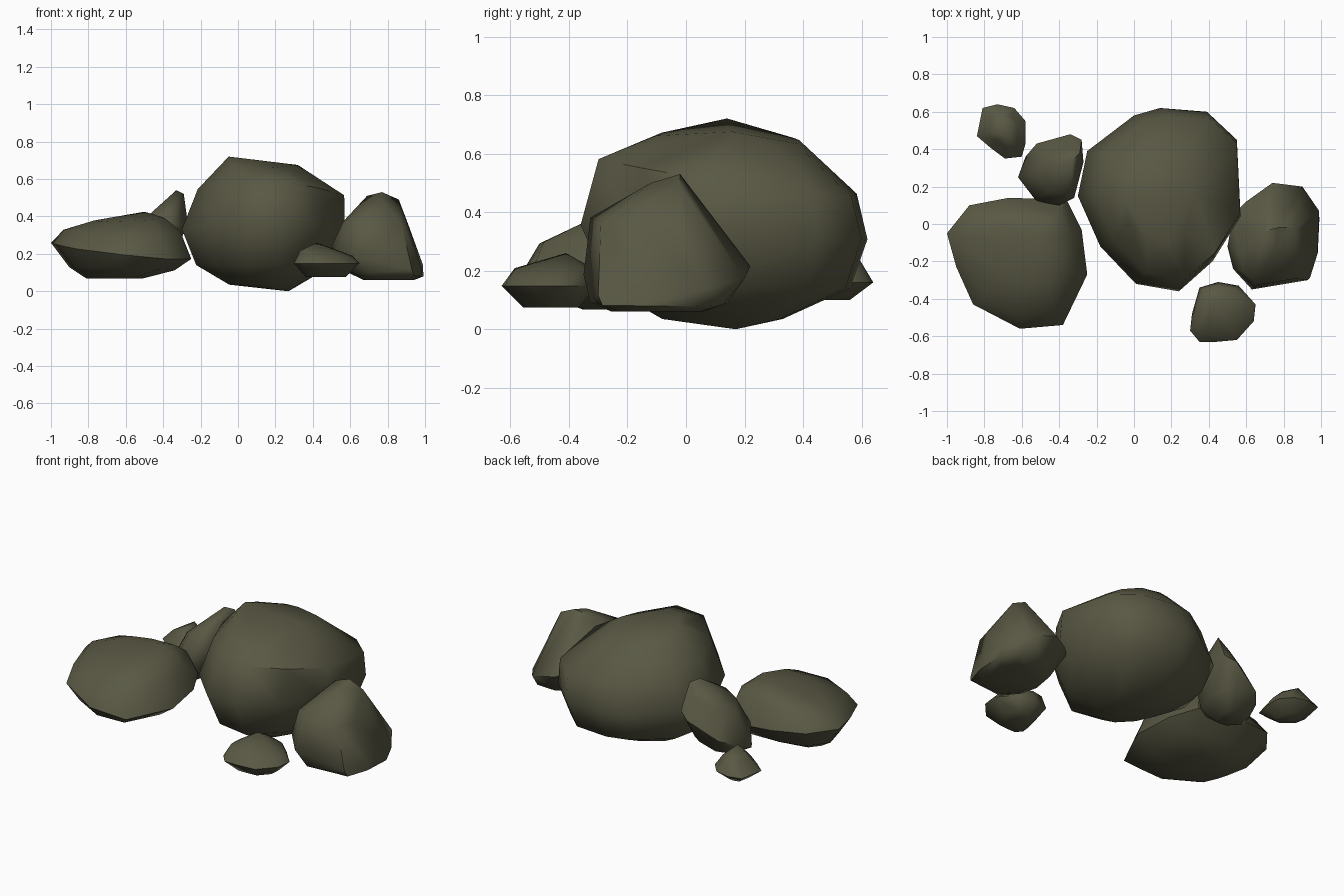
import bpy, bmesh, math
from mathutils import Vector

default_cube = bpy.data.objects.get("Cube")
if default_cube:
    bpy.data.objects.remove(default_cube, do_unlink=True)

# One mossy stone colour for every rock
stone = bpy.data.materials.new("olive_stone")
stone.use_nodes = True
olive = (0.1, 0.098, 0.058, 1)
stone.diffuse_color = olive
shader = next(n for n in stone.node_tree.nodes if n.type == 'BSDF_PRINCIPLED')
shader.inputs["Base Color"].default_value = olive
shader.inputs["Roughness"].default_value = 0.9


def ring(outline, scale, centre, height, tilt_x=0, tilt_y=0):
    """Scaled copy of the plan outline, moved to a centre and tilted."""
    middle = sum((Vector(p) for p in outline), Vector((0, 0))) / len(outline)
    points = []
    for p in outline:
        offset = (Vector(p) - middle) * scale
        place = (Vector(centre) if centre else middle) + offset
        z = height + tilt_x * offset.x + tilt_y * offset.y
        points.append((place.x, place.y, z))
    return points


def rock(name, outline, rings, peaks, smooth_angle=55):
    """Faceted boulder wrapped around tilted rings and a few peak points."""
    bm = bmesh.new()
    for settings in rings:
        for point in ring(outline, *settings):
            bm.verts.new(point)
    for point in peaks:
        bm.verts.new(point)
    hull = bmesh.ops.convex_hull(bm, input=bm.verts[:])
    unused = {v for v in hull["geom_interior"] + hull["geom_unused"]
              if isinstance(v, bmesh.types.BMVert)}
    bmesh.ops.delete(bm, geom=list(unused), context='VERTS')
    bmesh.ops.remove_doubles(bm, verts=bm.verts[:], dist=0.015)
    bmesh.ops.recalc_face_normals(bm, faces=bm.faces[:])
    mesh = bpy.data.meshes.new(name)
    bm.to_mesh(mesh)
    bm.free()
    mesh.materials.append(stone)
    obj = bpy.data.objects.new(name, mesh)
    bpy.context.collection.objects.link(obj)
    bpy.ops.object.select_all(action='DESELECT')
    obj.select_set(True)
    bpy.context.view_layer.objects.active = obj
    bpy.ops.object.shade_smooth_by_angle(angle=math.radians(smooth_angle))


# Main boulder in the middle
rock("main_boulder",
     [(-.25, .39), (0, .58), (.14, .62), (.39, .6), (.55, .45), (.57, .04),
      (.42, -.2), (.24, -.36), (.01, -.32), (-.18, -.12), (-.3, .15)],
     [(.42, (.14, .14), .035),
      (.84, (.15, .18), .14),
      (1, None, .33, 0, -.05),
      (.9, (.185, .175), .52, -.06, -.14),
      (.5, (.14, .16), .655, -.1, -.04)],
     [(.27, .17, 0), (-.05, .14, .72), (.32, .16, .675)])

# Broad low boulder on the right side
rock("flat_boulder",
     [(-1, -.05), (-.88, .1), (-.67, .14), (-.36, .13), (-.28, -.03), (-.25, -.27),
      (-.38, -.54), (-.61, -.56), (-.86, -.43), (-.95, -.23)],
     [(.4, (-.66, -.2), .068),
      (.75, (-.62, -.2), .12, -.03),
      (1, None, .215, -.1, .05),
      (.83, (-.62, -.18), .325, .02, .1),
      (.5, (-.58, -.13), .385, .05, .05)],
     [(-.5, -.06, .425)])

# Craggy boulder on the left side
rock("craggy_boulder",
     [(.5, -.12), (.53, .05), (.6, .12), (.74, .22), (.9, .2), (.99, .07),
      (.98, -.14), (.93, -.3), (.63, -.35), (.53, -.24)],
     [(.55, (.8, -.09), .06),
      (.82, (.78, -.08), .09, -.05),
      (1, None, .19, -.25, .1),
      (.72, (.73, -.11), .36, -.05, -.08)],
     [(.69, -.04, .51), (.77, -.02, .53), (.86, -.02, .49), (.76, -.12, .5)])

# Small pebble at the front
rock("front_pebble",
     [(.3, -.57), (.31, -.48), (.35, -.34), (.45, -.31), (.56, -.33),
      (.65, -.43), (.64, -.52), (.55, -.62), (.44, -.63), (.35, -.63)],
     [(.6, (.46, -.47), .075),
      (1, None, .148),
      (.8, (.46, -.47), .205, -.12, .06)],
     [(.42, -.41, .26)])

# Leaning stone behind the flat boulder
rock("leaning_stone",
     [(-.62, .25), (-.58, .36), (-.52, .43), (-.41, .46), (-.34, .48),
      (-.28, .45), (-.27, .33), (-.32, .14), (-.4, .1), (-.52, .12)],
     [(.4, (-.47, .27), .12),
      (.8, (-.45, .28), .18, .2),
      (1, None, .29, .55),
      (.65, (-.4, .3), .42, .45)],
     [(-.33, .34, .54), (-.29, .38, .52)])

# Small pebble at the back
rock("back_pebble",
     [(-.84, .47), (-.81, .62), (-.73, .64), (-.64, .62), (-.58, .55),
      (-.58, .43), (-.6, .36), (-.69, .35), (-.77, .41)],
     [(.45, None, .1),
      (1, None, .16),
      (.6, (-.69, .5), .225)],
     [(-.68, .47, .28), (-.7, .58, .26)])
